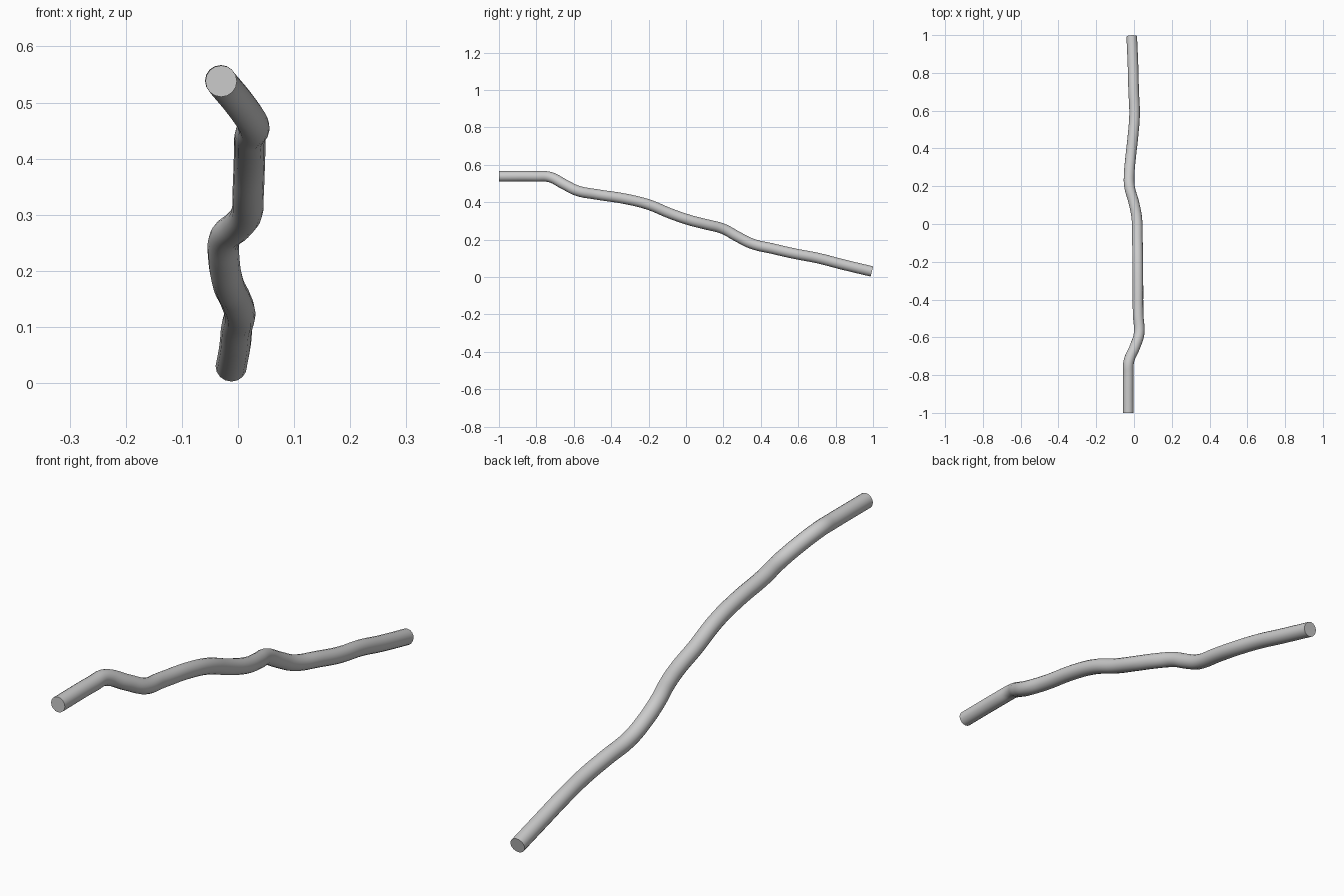
import bpy

if "Cube" in bpy.data.objects:
    bpy.data.objects.remove(bpy.data.objects["Cube"])

# Centre line of the bent pipe, front (-y) to back (+y)
path = [
    (-0.030, -1.00, 0.538), (-0.030, -0.80, 0.538), (-0.028, -0.73, 0.535),
    (0.005, -0.65, 0.495), (0.027, -0.58, 0.461), (0.022, -0.48, 0.442),
    (0.021, -0.32, 0.417), (0.020, -0.20, 0.387), (0.018, -0.08, 0.338),
    (0.015, 0.03, 0.301), (0.000, 0.11, 0.281), (-0.024, 0.20, 0.257),
    (-0.025, 0.27, 0.219), (-0.018, 0.35, 0.179), (-0.005, 0.47, 0.150),
    (0.003, 0.58, 0.125), (-0.002, 0.71, 0.100), (-0.005, 0.83, 0.069),
    (-0.012, 0.993, 0.030),
]

# Round tube swept along the path with closed ends
curve = bpy.data.curves.new("bent_pipe", "CURVE")
curve.dimensions = "3D"
curve.bevel_depth = 0.028
curve.bevel_resolution = 6
curve.resolution_u = 6
curve.use_fill_caps = True
spline = curve.splines.new("BEZIER")
spline.bezier_points.add(len(path) - 1)
for point, co in zip(spline.bezier_points, path):
    point.co = co
    point.handle_left_type = point.handle_right_type = "AUTO"

pipe = bpy.data.objects.new("bent_pipe", curve)
bpy.context.collection.objects.link(pipe)

# Turn into a smooth mesh
bpy.context.view_layer.objects.active = pipe
pipe.select_set(True)
bpy.ops.object.convert(target="MESH")
bpy.ops.object.shade_smooth()
